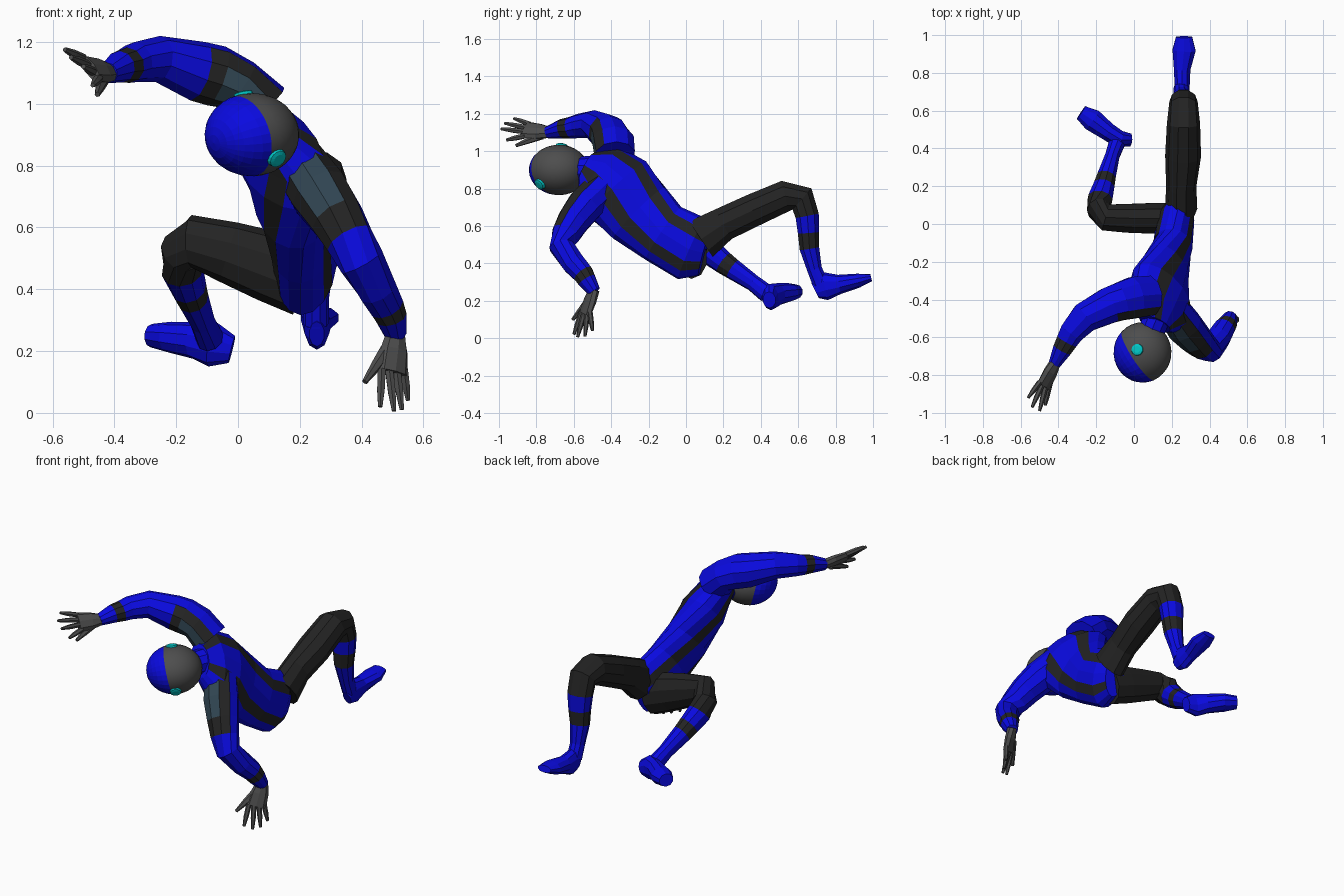
import bpy, bmesh, math
from mathutils import Vector

# Colours
COLOURS = [("suit blue", (0.003, 0.003, 0.75)), ("suit black", (0.017, 0.017, 0.017)),
           ("helmet grey", (0.075, 0.075, 0.075)), ("slate pad", (0.03, 0.06, 0.085)),
           ("cyan light", (0.0, 0.55, 0.55))]
MATS = []
for label, rgb in COLOURS:
    m = bpy.data.materials.new(label)
    m.diffuse_color = (*rgb, 1)
    MATS.append(m)
BLUE, BLACK, GREY, SLATE, CYAN = range(5)


def finish(name, bm):
    me = bpy.data.meshes.new(name)
    bm.to_mesh(me)
    bm.free()
    for m in MATS:
        me.materials.append(m)
    ob = bpy.data.objects.new(name, me)
    bpy.context.collection.objects.link(ob)
    return ob


def tube(name, sections, hint, rule, sides=10):
    """Loft ellipses; section = (x, y, z, half width along hint, half depth[, own hint])."""
    bm = bmesh.new()
    pts = [Vector(s[:3]) for s in sections]
    rings = []
    for i, s in enumerate(sections):
        a, b = pts[max(i - 1, 0)], pts[min(i + 1, len(pts) - 1)]
        t = (b - a).normalized()
        w = Vector(s[5] if len(s) > 5 else hint)
        w = (w - t * w.dot(t)).normalized()
        d = t.cross(w)
        ring = []
        for k in range(sides):
            ang = 2 * math.pi * k / sides
            ring.append(bm.verts.new(pts[i] + w * s[3] * math.cos(ang) + d * s[4] * math.sin(ang)))
        rings.append(ring)
    tags = [(bm.faces.new(rings[0]), 0, 0), (bm.faces.new(rings[-1]), len(pts) - 2, 0)]
    for i in range(len(rings) - 1):
        for k in range(sides):
            n = (k + 1) % sides
            f = bm.faces.new((rings[i][k], rings[i][n], rings[i + 1][n], rings[i + 1][k]))
            tags.append((f, i, k))
    bmesh.ops.recalc_face_normals(bm, faces=bm.faces[:])
    for f, seg, side in tags:
        f.normal_update()
        f.material_index = rule(seg, side, f.normal)
    return finish(name, bm)


def plain(c):
    return lambda seg, side, n: c


# Torso with two long stripes on chest and back
tube("torso", [
    (0.23, 0.10, 0.46, 0.13, 0.06, (0.1, 0.45, 0.85)),
    (0.22, 0.03, 0.48, 0.18, 0.10, (0.1, 0.45, 0.85)),
    (0.205, -0.12, 0.56, 0.17, 0.105, (0, 0.48, 0.85)),
    (0.17, -0.25, 0.67, 0.20, 0.115, (-0.25, 0.5, 0.85)),
    (0.145, -0.37, 0.80, 0.235, 0.13, (-0.5, 0.35, 0.8)),
    (0.13, -0.46, 0.88, 0.21, 0.105, (-0.6, 0.2, 0.75)),
    (0.11, -0.53, 0.91, 0.10, 0.075, (-0.6, 0.2, 0.75))],
    (0, 0, 1), lambda seg, side, n: BLACK if side in (2, 5, 10, 13) else BLUE, 16)
tube("neck", [(0.12, -0.50, 0.90, 0.075, 0.075), (0.07, -0.62, 0.90, 0.07, 0.07)],
     (0, 0, 1), plain(BLUE))


# Arms: padded black shoulder fronts, blue sleeves, black cuff band
def arm_rule(seg, side, n):
    if seg == 6:
        return BLACK
    if seg <= 2 and n.y < -0.25:
        return SLATE if seg <= 1 and n.y < -0.7 else BLACK
    return BLUE


tube("lower_arm_sleeve", [
    (0.20, -0.45, 0.80, 0.09, 0.10), (0.265, -0.54, 0.71, 0.10, 0.10),
    (0.32, -0.60, 0.63, 0.09, 0.09), (0.36, -0.64, 0.56, 0.08, 0.08),
    (0.40, -0.665, 0.49, 0.075, 0.068), (0.45, -0.60, 0.40, 0.065, 0.065),
    (0.48, -0.55, 0.345, 0.058, 0.058), (0.495, -0.53, 0.31, 0.052, 0.052),
    (0.51, -0.49, 0.25, 0.035, 0.035)], (1, 0, 0), arm_rule)
tube("raised_arm_sleeve", [
    (0.08, -0.38, 0.98, 0.10, 0.11), (0.0, -0.39, 1.06, 0.09, 0.115),
    (-0.07, -0.41, 1.09, 0.10, 0.105), (-0.13, -0.43, 1.105, 0.098, 0.10),
    (-0.26, -0.495, 1.145, 0.075, 0.085), (-0.33, -0.575, 1.135, 0.065, 0.068),
    (-0.355, -0.62, 1.125, 0.058, 0.06), (-0.38, -0.665, 1.12, 0.052, 0.053),
    (-0.42, -0.74, 1.10, 0.034, 0.034)], (0, 0, 1), arm_rule)


# Hands: flat palm, four fingers, thumb
def hand(name, wrist, knuckle, width, tips, thumb_root, thumb_tip):
    a, b, w = Vector(wrist), Vector(knuckle), Vector(width).normalized()
    tube(name + "_palm", [(*a, 0.032, 0.028), (*a.lerp(b, 0.45), 0.05, 0.027),
                          (*b, 0.056, 0.02)], w, plain(GREY), 8)
    for i, tip in enumerate(tips):
        root = a.lerp(b, 0.92) + w * (-0.042 + 0.028 * i)
        tip = Vector(tip)
        tube(f"{name}_finger_{i + 1}", [(*root, 0.015, 0.015), (*root.lerp(tip, 0.55), 0.014, 0.014),
                                        (*tip, 0.008, 0.008)], w, plain(GREY), 6)
    r, t = Vector(thumb_root), Vector(thumb_tip)
    tube(name + "_thumb", [(*r, 0.024, 0.022), (*r.lerp(t, 0.5), 0.018, 0.016),
                           (*t, 0.009, 0.009)], w, plain(GREY), 6)


hand("lower_hand", (0.51, -0.49, 0.26), (0.50, -0.54, 0.13), (0.13, 0.08, 0),
     [(0.46, -0.60, 0.02), (0.505, -0.58, 0.006), (0.53, -0.54, 0.01), (0.55, -0.50, 0.04)],
     (0.48, -0.52, 0.20), (0.41, -0.605, 0.10))
hand("raised_hand", (-0.415, -0.73, 1.10), (-0.48, -0.86, 1.115), (-0.09, 0.05, 0.12),
     [(-0.47, -0.96, 1.06), (-0.50, -0.99, 1.12), (-0.54, -0.97, 1.15), (-0.56, -0.92, 1.175)],
     (-0.435, -0.77, 1.085), (-0.455, -0.91, 1.03))


# Legs: black trousers, blue boots with a black band
def leg_rule(seg, side, n):
    return BLACK if seg <= 4 or seg == 6 else BLUE


tube("forward_leg", [
    (0.22, 0.03, 0.43, 0.12, 0.085), (0.10, 0.03, 0.475, 0.115, 0.085),
    (-0.03, 0.03, 0.52, 0.10, 0.08), (-0.15, 0.035, 0.555, 0.085, 0.075),
    (-0.185, 0.075, 0.52, 0.085, 0.065), (-0.18, 0.13, 0.46, 0.07, 0.068),
    (-0.16, 0.20, 0.405, 0.062, 0.058), (-0.147, 0.25, 0.37, 0.056, 0.052),
    (-0.115, 0.36, 0.295, 0.045, 0.04), (-0.09, 0.43, 0.24, 0.05, 0.045)],
    (0, 0, 1), leg_rule)
tube("trailing_leg", [
    (0.25, 0.08, 0.53, 0.085, 0.12), (0.25, 0.20, 0.61, 0.08, 0.095),
    (0.26, 0.36, 0.685, 0.095, 0.092), (0.262, 0.53, 0.76, 0.088, 0.088),
    (0.262, 0.62, 0.745, 0.078, 0.08), (0.262, 0.648, 0.655, 0.075, 0.066),
    (0.26, 0.655, 0.565, 0.065, 0.06), (0.255, 0.66, 0.48, 0.056, 0.055),
    (0.252, 0.687, 0.37, 0.042, 0.042), (0.252, 0.72, 0.29, 0.042, 0.045)],
    (1, 0, 0), leg_rule)

# Boots
tube("trailing_boot", [
    (0.255, 0.69, 0.255, 0.045, 0.025), (0.255, 0.74, 0.28, 0.078, 0.042),
    (0.255, 0.82, 0.288, 0.052, 0.046), (0.265, 0.92, 0.308, 0.038, 0.064),
    (0.265, 0.99, 0.325, 0.02, 0.045)], (0, 0, 1), plain(BLUE))
tube("forward_boot", [
    (-0.02, 0.445, 0.205, 0.045, 0.035), (-0.08, 0.45, 0.22, 0.072, 0.048),
    (-0.14, 0.49, 0.235, 0.06, 0.05), (-0.22, 0.55, 0.245, 0.05, 0.062),
    (-0.28, 0.59, 0.25, 0.038, 0.042)], (0, 0, 1), plain(BLUE))

# Helmet: grey shell, blue on the side toward the pole
HEAD = Vector((0.045, -0.68, 0.90))
axis = Vector((-0.8, -0.55, -0.2)).normalized()
rot = Vector((0, 0, 1)).rotation_difference(axis).to_matrix()
bm = bmesh.new()
bmesh.ops.create_uvsphere(bm, u_segments=28, v_segments=16, radius=1)
for f in bm.faces:
    f.material_index = BLUE if f.calc_center_median().z > 0.2 else GREY
    f.smooth = f.material_index == GREY
for v in bm.verts:
    p = rot @ v.co
    v.co = HEAD + Vector((p.x * 0.153, p.y * 0.16, p.z * 0.135))
finish("helmet", bm)

# Round cyan lights on the helmet
for i, offset in enumerate(((0.083, -0.105, -0.077), (-0.028, 0.015, 0.132))):
    o = Vector(offset)
    n = o.normalized()
    outer = HEAD + o + n * 0.004
    inner = outer - n * 0.02
    tube(f"helmet_light_{i + 1}", [(*inner, 0.034, 0.034), (*outer, 0.03, 0.03),
                                   (*(outer + n * 0.004), 0.018, 0.018)],
         (1, 0.3, 0.2), plain(CYAN), 14)
